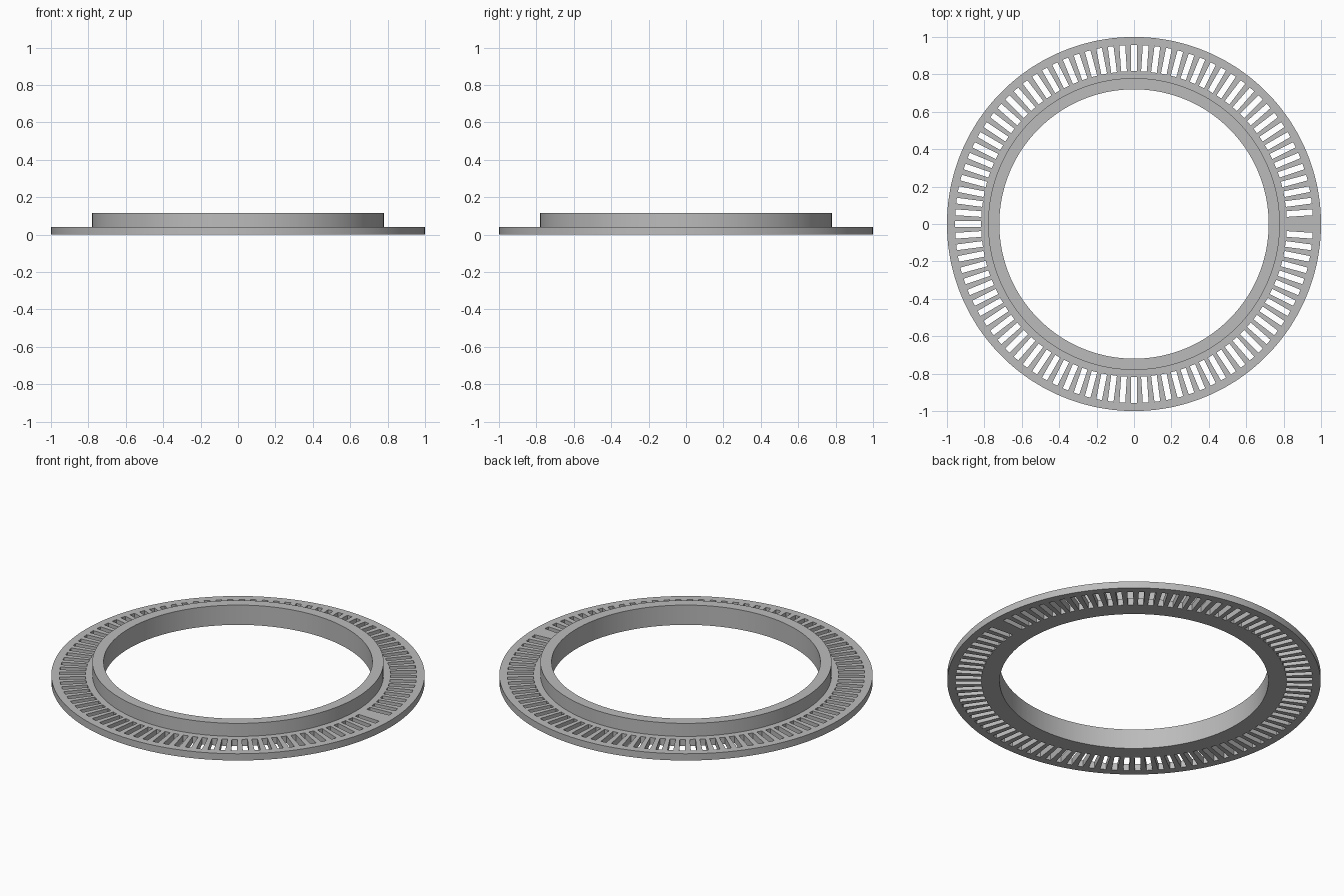
import bpy
import bmesh
from math import asin, cos, pi, radians, sin

cube = bpy.data.objects.get("Cube")
if cube:
    bpy.data.objects.remove(cube, do_unlink=True)

SLOTS = 96
SLOT_WIDTH = 0.031
FLANGE_TOP = 0.04
COLLAR_TOP = 0.117
RADII = [0.72, 0.78, 0.817, 0.957, 1.0]   # bore, collar, slot ends, rim
BANDS = len(RADII) - 1
SLOT_BAND = 2


def height(band, col):
    """Height of one ring cell; even columns hold slots, the first is left solid."""
    if band < 0 or band >= BANDS:
        return 0
    if band == SLOT_BAND and col % 2 == 0 and col % (2 * SLOTS) != 0:
        return 0
    return COLLAR_TOP if band == 0 else FLANGE_TOP


def point(ring, line, z):
    """Corner of a cell, with parallel slot sides."""
    r = RADII[ring]
    side = 1 if line % 2 else -1
    a = 2 * pi * (line // 2) / SLOTS + side * asin(SLOT_WIDTH / 2 / r)
    return (r * cos(a), r * sin(a), z)


bm = bmesh.new()


def quad(points):
    bm.faces.new([bm.verts.new(p) for p in points])


# Slotted flange and raised collar as one solid
for band in range(BANDS):
    for col in range(2 * SLOTS):
        top = height(band, col)
        if not top:
            continue
        corners = [(band, col), (band + 1, col), (band + 1, col + 1), (band, col + 1)]
        quad([point(*c, top) for c in corners])
        quad([point(*c, 0) for c in reversed(corners)])
        neighbours = [(band, col - 1), (band + 1, col), (band, col + 1), (band - 1, col)]
        for k, cell in enumerate(neighbours):
            low = height(*cell)
            if low < top:
                a, b = corners[k], corners[(k + 1) % 4]
                quad([point(*a, low), point(*b, low), point(*b, top), point(*a, top)])

bmesh.ops.remove_doubles(bm, verts=bm.verts[:], dist=0.0001)
bmesh.ops.recalc_face_normals(bm, faces=bm.faces[:])
mesh = bpy.data.meshes.new("slotted_ring")
bm.to_mesh(mesh)
bm.free()

# Single grey finish
grey = bpy.data.materials.new("plain_grey")
grey.use_nodes = True
colour = (0.5, 0.5, 0.5, 1)
grey.diffuse_color = colour
grey.node_tree.nodes["Principled BSDF"].inputs["Base Color"].default_value = colour
mesh.materials.append(grey)

ring = bpy.data.objects.new("slotted_ring", mesh)
bpy.context.collection.objects.link(ring)
bpy.ops.object.select_all(action="DESELECT")
ring.select_set(True)
bpy.context.view_layer.objects.active = ring
bpy.ops.object.shade_smooth_by_angle(angle=radians(30))
